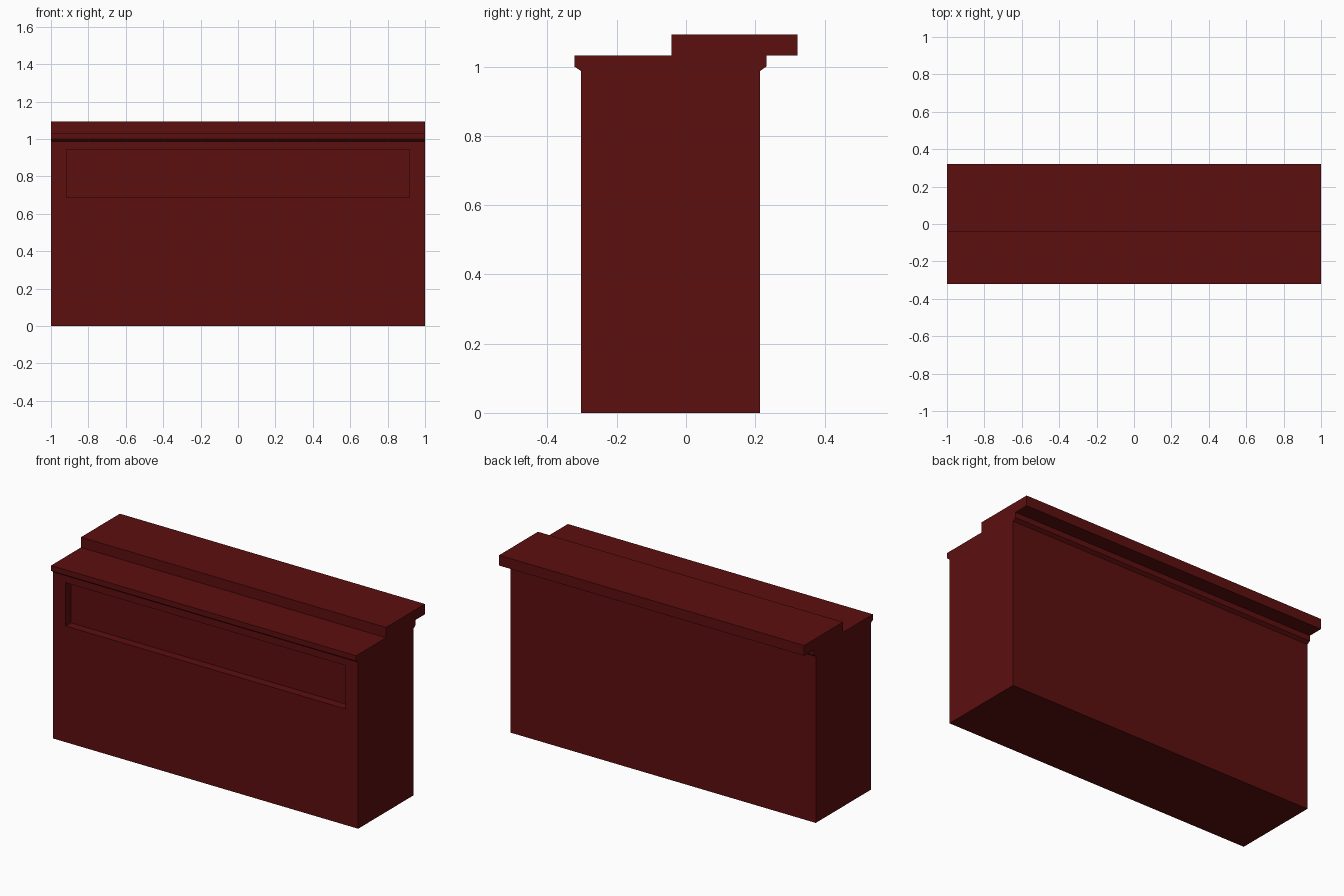
import bpy, bmesh

if "Cube" in bpy.data.objects:
    bpy.data.objects.remove(bpy.data.objects["Cube"])

red = bpy.data.materials.new("dark_red")
red.diffuse_color = (0.107, 0.0045, 0.0045, 1)
red.use_nodes = True
red.node_tree.nodes["Principled BSDF"].inputs["Base Color"].default_value = red.diffuse_color


def extrude_profile(name, profile, x0, x1):
    """Extrude a closed (y, z) profile along x."""
    bm = bmesh.new()
    face = bm.faces.new([bm.verts.new((x0, y, z)) for y, z in profile])
    ext = bmesh.ops.extrude_face_region(bm, geom=[face], use_keep_orig=True)
    moved = [v for v in ext["geom"] if isinstance(v, bmesh.types.BMVert)]
    bmesh.ops.translate(bm, verts=moved, vec=(x1 - x0, 0, 0))
    bmesh.ops.recalc_face_normals(bm, faces=bm.faces)
    mesh = bpy.data.meshes.new(name)
    bm.to_mesh(mesh)
    bm.free()
    mesh.materials.append(red)
    obj = bpy.data.objects.new(name, mesh)
    bpy.context.collection.objects.link(obj)
    return obj


# Counter: body, chamfered moulding, front ledge and raised overhanging top
counter = extrude_profile("counter", [
    (-0.303, 0), (-0.303, 0.987), (-0.322, 1.0), (-0.322, 1.032),
    (-0.042, 1.032), (-0.042, 1.093), (0.322, 1.093), (0.322, 1.032),
    (0.232, 1.032), (0.232, 1.0), (0.213, 0.987), (0.213, 0),
], -1, 1)

# Recessed panel in the front
cutter = extrude_profile("recess_cutter", [
    (-0.4, 0.688), (-0.4, 0.945), (-0.253, 0.945), (-0.253, 0.688),
], -0.918, 0.918)
cutter.hide_render = True
cutter.hide_viewport = True
cut = counter.modifiers.new("front_recess", "BOOLEAN")
cut.operation = "DIFFERENCE"
cut.solver = "EXACT"
cut.object = cutter
